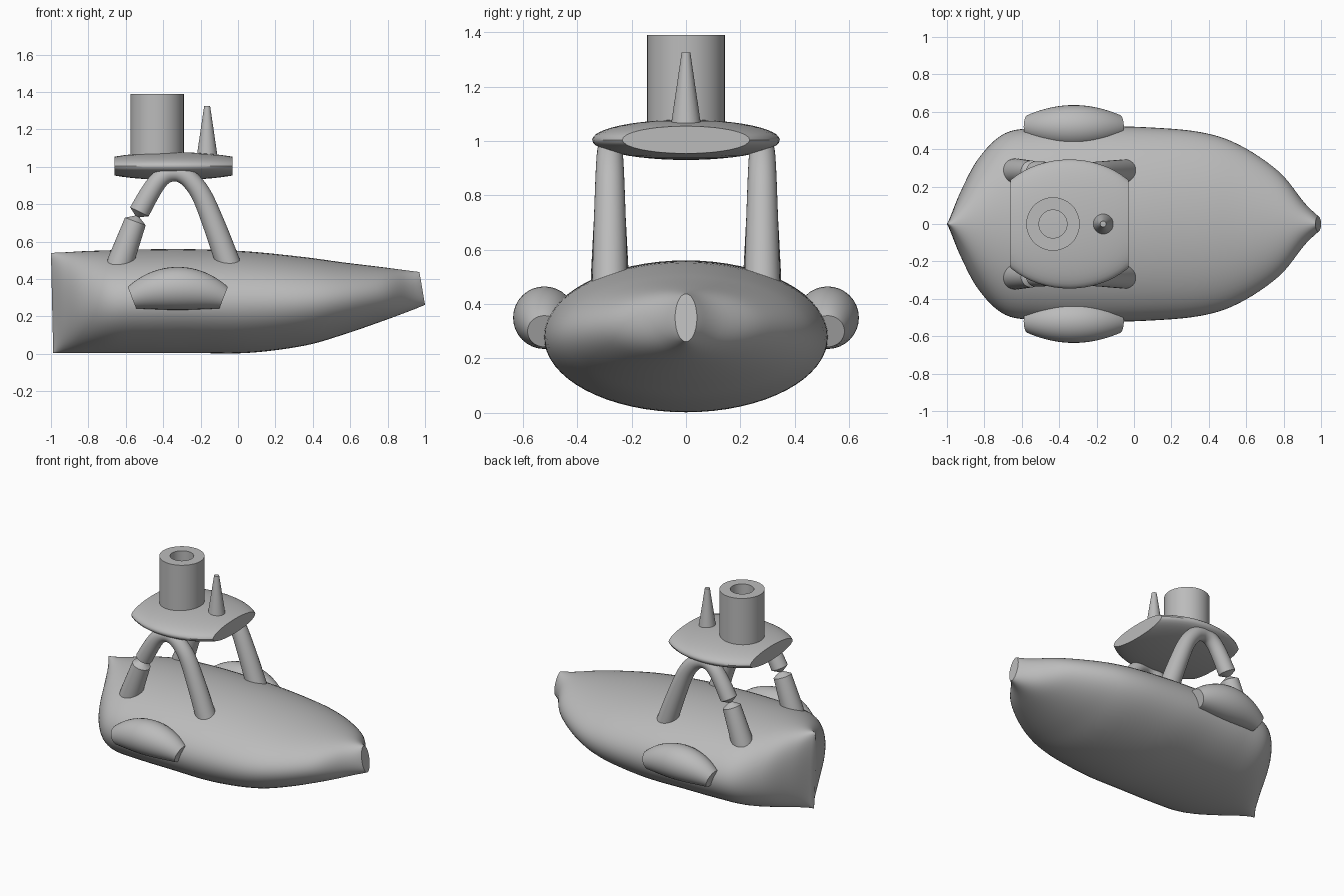
import bpy, bmesh, math
from mathutils import Vector

cube = bpy.data.objects.get("Cube")
if cube:
    bpy.data.objects.remove(cube, do_unlink=True)

grey = bpy.data.materials.new("plain grey")
grey.use_nodes = True
tone = (0.5, 0.5, 0.5, 1)
grey.diffuse_color = tone
grey.node_tree.nodes["Principled BSDF"].inputs["Base Color"].default_value = tone


def finish(name, bm, angle=35):
    bmesh.ops.recalc_face_normals(bm, faces=bm.faces)
    mesh = bpy.data.meshes.new(name)
    bm.to_mesh(mesh)
    bm.free()
    mesh.materials.append(grey)
    obj = bpy.data.objects.new(name, mesh)
    bpy.context.collection.objects.link(obj)
    bpy.ops.object.select_all(action="DESELECT")
    obj.select_set(True)
    bpy.context.view_layer.objects.active = obj
    bpy.ops.object.shade_smooth_by_angle(angle=math.radians(angle))
    return obj


def smooth_rows(rows, steps):
    """Catmull-Rom interpolation through rows of numbers."""
    pts = [Vector(r) for r in rows]
    pts = [pts[0] * 2 - pts[1]] + pts + [pts[-1] * 2 - pts[-2]]
    out = []
    for a, b, c, d in zip(pts, pts[1:], pts[2:], pts[3:]):
        for i in range(steps):
            t = i / steps
            out.append((b * 2 + (c - a) * t + (a * 2 - b * 5 + c * 4 - d) * t * t
                        + (b * 3 - a - c * 3 + d) * t ** 3) / 2)
    return out + [pts[-2]]


def loft(name, rings, angle=35, closed=False):
    bm = bmesh.new()
    loops = [[bm.verts.new(p) for p in ring] for ring in rings]
    pairs = list(zip(loops, loops[1:]))
    if closed:
        pairs.append((loops[-1], loops[0]))
    for a, b in pairs:
        for i in range(len(a)):
            j = (i + 1) % len(a)
            bm.faces.new((a[i], a[j], b[j], b[i]))
    if not closed:
        bm.faces.new(loops[0])
        bm.faces.new(loops[-1])
    return finish(name, bm, angle)


def tube(name, rows, y, sides=32):
    """Round tube along rows of (x, z, radius) in the plane at y."""
    rings = []
    for i, (x, z, r) in enumerate(rows):
        before, after = rows[max(i - 1, 0)], rows[min(i + 1, len(rows) - 1)]
        along = Vector((after[0] - before[0], 0, after[1] - before[1])).normalized()
        side = Vector((-along.z, 0, along.x))
        rings.append([Vector((x, y, z)) + side * r * math.cos(k * math.tau / sides)
                      + Vector((0, r * math.sin(k * math.tau / sides), 0))
                      for k in range(sides)])
    return loft(name, rings)


def turned(name, profile, x, closed=False, sides=48):
    """Surface turned about a vertical axis from (radius, z) pairs."""
    return loft(name, [[(x + r * math.cos(k * math.tau / sides),
                         r * math.sin(k * math.tau / sides), z)
                        for k in range(sides)] for r, z in profile], closed=closed)


# Hull: elliptical stations of (x, half width, bottom, top)
stations = [(-1, .006, .005, .54), (-.93, .175, .005, .543), (-.83, .355, .005, .549),
            (-.69, .485, .005, .554), (-.5, .515, .005, .559), (-.25, .522, .005, .56),
            (.05, .518, .005, .548), (.35, .492, .043, .518), (.56, .425, .102, .49),
            (.78, .28, .178, .464), (.92, .115, .23, .447), (1, .04, .262, .438)]
hull = []
for x, w, low, high in smooth_rows(stations, 6):
    ring = []
    for k in range(64):
        a = k * math.tau / 64
        up = (1 + math.sin(a)) / 2
        rake = -.03 * up * max(0, x) ** 4 + .012 * (1 - up) * max(0, -x) ** 6
        ring.append((x + rake, w * math.cos(a), low + (high - low) * up))
    hull.append(ring)
loft("hull", hull, 40)

# Arched supports, each with a pinched break in the rear leg, and side pods
arch = [(-.03, .42, .067), (-.058, .5, .065), (-.12, .67, .06), (-.19, .84, .054),
        (-.25, .925, .05), (-.3, .96, .047), (-.345, .967, .045), (-.39, .955, .047),
        (-.433, .917, .05), (-.48, .845, .053), (-.527, .76, .055)]
stump = [(-.538, .735, .012), (-.549, .708, .059), (-.625, .5, .07), (-.65, .42, .07)]
pod = []
for i in range(25):
    t = i / 12 - 1
    pod.append((-.322 + .245 * t, .35 - .05 * t * t, .115 - .053 * t * t))
for side, y in (("left", .28), ("right", -.28)):
    # Positions are mirrored across the hull's long axis
    tube(side + "_arched_support", smooth_rows(arch, 5) + [Vector(p) for p in stump], y)
    tube(side + "_side_pod", pod, y * 1.86)

# Platform: flattened ellipsoid with its two ends sliced flat
bm = bmesh.new()
bmesh.ops.create_uvsphere(bm, u_segments=64, v_segments=24, radius=1)
bmesh.ops.scale(bm, vec=(.43, .345, .074), verts=bm.verts)
bmesh.ops.translate(bm, vec=(-.345, 0, 1.004), verts=bm.verts)
for cut, normal in ((-.66, -1), (-.03, 1)):
    res = bmesh.ops.bisect_plane(bm, geom=bm.verts[:] + bm.edges[:] + bm.faces[:],
                                 plane_co=(cut, 0, 0), plane_no=(normal, 0, 0),
                                 clear_outer=True)
    rim = [e for e in res["geom_cut"] if isinstance(e, bmesh.types.BMEdge)]
    bmesh.ops.contextual_create(bm, geom=rim)
finish("platform", bm)

# Hollow funnel and tapered spike
turned("funnel", [(.143, 1.03), (.143, 1.39), (.075, 1.39), (.075, 1.03)], -.433, True)
turned("spike", [(.058, 1.04), (.016, 1.325)], -.165, sides=32)
